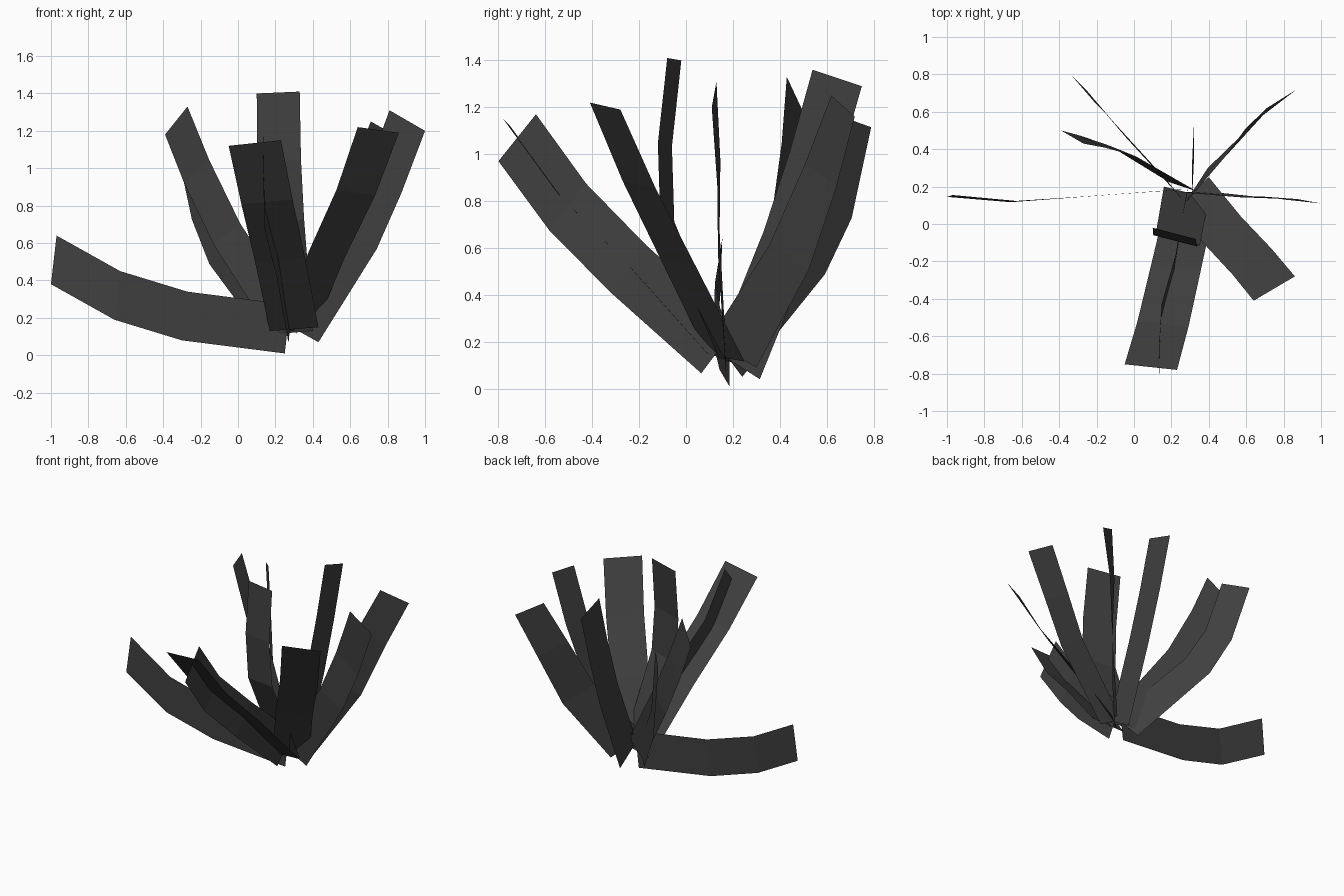
import bpy
import bmesh
from mathutils import Vector

default_cube = bpy.data.objects.get("Cube")
if default_cube:
    bpy.data.objects.remove(default_cube, do_unlink=True)

# Single dark grey colour shared by every blade
dark_grey = bpy.data.materials.new("dark_grey")
dark_grey.use_nodes = True
colour = (0.05, 0.05, 0.05, 1)
dark_grey.diffuse_color = colour
shader = dark_grey.node_tree.nodes["Principled BSDF"]
shader.inputs["Base Color"].default_value = colour
shader.inputs["Roughness"].default_value = 0.9


def build_blade(name, spine, root_width, tip_width):
    """Flat folded strip: a spine of centre points, swept by a width vector
    that turns gradually from the root to the tip."""
    bm = bmesh.new()
    previous = None
    for index, centre in enumerate(spine):
        factor = index / (len(spine) - 1)
        half = Vector(root_width).lerp(Vector(tip_width), factor) / 2
        pair = [bm.verts.new(Vector(centre) + side * half) for side in (-1, 1)]
        if previous:
            bm.faces.new((previous[0], previous[1], pair[1], pair[0]))
        previous = pair
    mesh = bpy.data.meshes.new(name)
    bm.to_mesh(mesh)
    bm.free()
    mesh.materials.append(dark_grey)
    blade = bpy.data.objects.new(name, mesh)
    bpy.context.scene.collection.objects.link(blade)
    return blade


# Low drooping blade on the right
build_blade(
    "low_right_blade",
    spine=[(.265, .185, .14), (-.285, .145, .21), (-.645, .12, .32), (-.985, .15, .51)],
    root_width=(.03, 0, .26),
    tip_width=(.03, .01, .26),
)

# Two blades reaching to the back right
build_blade(
    "back_right_outer_blade",
    spine=[(.22, .18, .13), (-.1, .53, .55), (-.19, .64, .77), (-.27, .72, 1.14)],
    root_width=(.1, -.12, .16),
    tip_width=(.12, -.14, .05),
)
build_blade(
    "back_right_inner_blade",
    spine=[(.26, .2, .15), (-.06, .39, .65), (-.22, .44, .98), (-.33, .465, 1.255)],
    root_width=(.15, -.05, .1),
    tip_width=(.12, -.07, .15),
)

# Blades at the back and back left
build_blade(
    "back_blade",
    spine=[(.31, .22, .1), (.32, .43, .62), (.32, .545, .97), (.32, .645, 1.325)],
    root_width=(0, .19, -.12),
    tip_width=(0, .21, -.07),
)
build_blade(
    "back_left_blade",
    spine=[(.33, .2, .15), (.555, .44, .56), (.67, .575, .91), (.79, .67, 1.205)],
    root_width=(.13, .2, -.12),
    tip_width=(.16, .1, -.09),
)

# Blades on the left and front left
build_blade(
    "left_blade",
    spine=[(.34, .17, .12), (.65, .14, .62), (.78, .14, .92), (.905, .12, 1.255)],
    root_width=(.18, 0, -.1),
    tip_width=(.19, -.02, -.11),
)
build_blade(
    "front_left_blade",
    spine=[(.31, .17, .13), (.475, -.035, .54), (.63, -.2, .87), (.75, -.345, 1.205)],
    root_width=(.18, .16, -.03),
    tip_width=(.22, .13, -.03),
)

# Front blades: one facing forward, one turned on edge, one upright
build_blade(
    "front_wide_blade",
    spine=[(.3, .1, .14), (.225, -.23, .51), (.155, -.535, .82), (.09, -.765, 1.135)],
    root_width=(.26, -.02, .02),
    tip_width=(.28, -.03, .03),
)
build_blade(
    "front_edge_blade",
    spine=[(.28, .14, .165), (.215, -.245, .51), (.145, -.505, .775), (.135, -.72, 1.07)],
    root_width=(.02, .15, .2),
    tip_width=(0, .16, .2),
)
build_blade(
    "upright_blade",
    spine=[(.28, .17, .12), (.235, -.08, .72), (.22, -.09, 1.04), (.215, -.05, 1.405)],
    root_width=(.24, -.06, .02),
    tip_width=(.23, -.06, .01),
)
